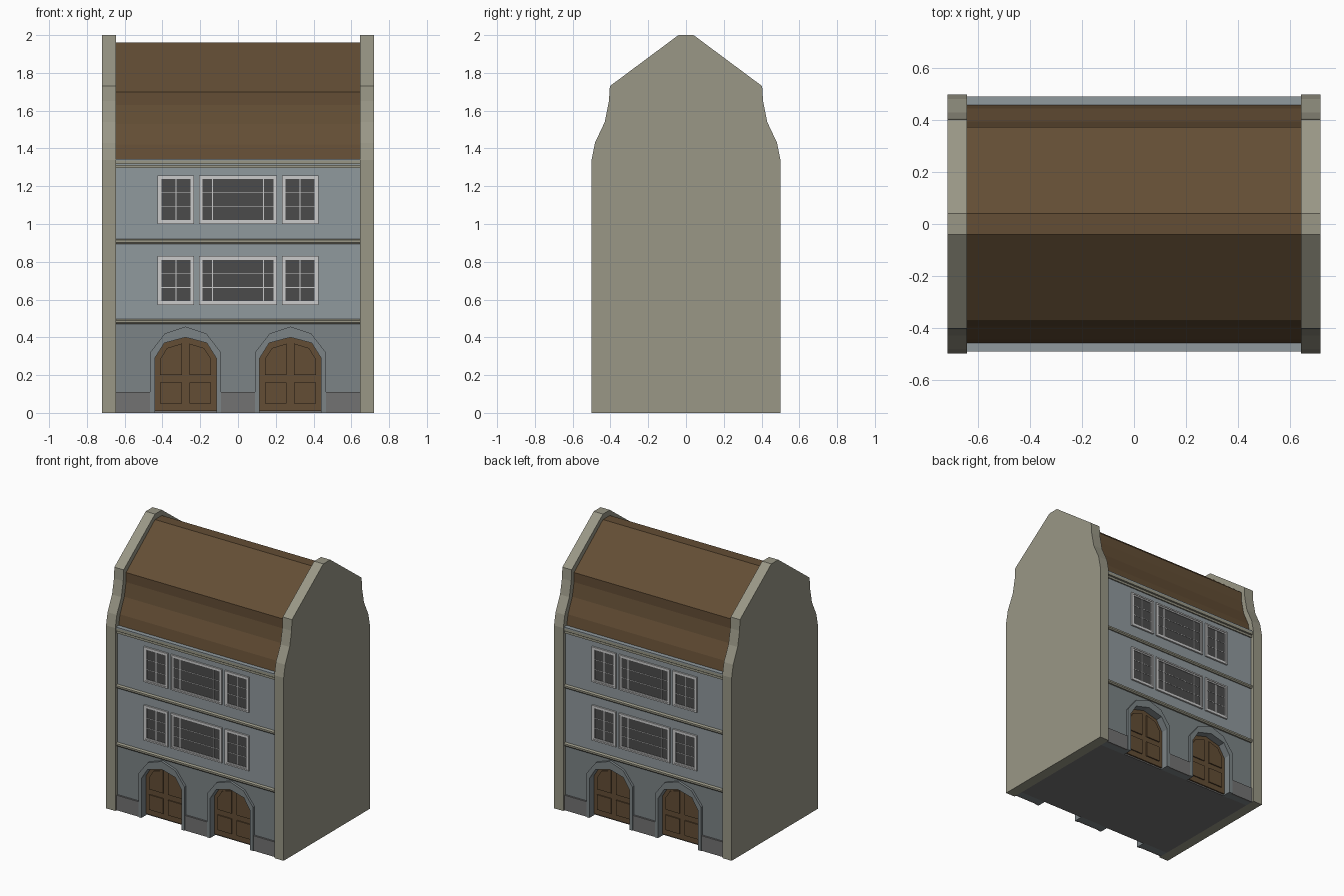
import bpy, bmesh

if "Cube" in bpy.data.objects:
    bpy.data.objects.remove(bpy.data.objects["Cube"])


def material(name, r, g, b):
    m = bpy.data.materials.new(name)
    m.diffuse_color = (r, g, b, 1)
    m.use_nodes = True
    m.node_tree.nodes["Principled BSDF"].inputs["Base Color"].default_value = m.diffuse_color
    return m


STONE = material("sandstone", 0.32, 0.31, 0.24)
WALL = material("blue_grey_plaster", 0.28, 0.32, 0.34)
BASE = material("ground_floor_plaster", 0.20, 0.23, 0.24)
PLINTH = material("plinth_grey", 0.17, 0.17, 0.17)
ROOF = material("roof_brown", 0.125, 0.075, 0.035)
WOOD = material("door_wood", 0.125, 0.075, 0.035)
WHITE = material("window_white", 0.55, 0.55, 0.55)
GLASS = material("window_glass", 0.07, 0.07, 0.07)


def part(name, mat, profiles, a, b, axis="y", mirror="y"):
    """Extrude profiles from a to b; x-axis profiles are (y, z), y-axis ones (x, z)."""
    bm = bmesh.new()
    for pts in profiles:
        rings = []
        for d in (a, b):
            rings.append([bm.verts.new((d, u, v) if axis == "x" else (u, d, v)) for u, v in pts])
        bm.faces.new(rings[0])
        bm.faces.new(rings[1][::-1])
        n = len(pts)
        for i in range(n):
            j = (i + 1) % n
            bm.faces.new((rings[0][i], rings[1][i], rings[1][j], rings[0][j]))
    bmesh.ops.recalc_face_normals(bm, faces=bm.faces)
    me = bpy.data.meshes.new(name)
    bm.to_mesh(me)
    bm.free()
    me.materials.append(mat)
    ob = bpy.data.objects.new(name, me)
    bpy.context.collection.objects.link(ob)
    if mirror:
        mod = ob.modifiers.new("mirror", "MIRROR")
        mod.use_axis = ("x" in mirror, "y" in mirror, False)
        mod.use_mirror_merge = False
    return ob


def rect(x0, x1, z0, z1):
    return [(x0, z0), (x1, z0), (x1, z1), (x0, z1)]


def ring(x0, x1, z0, z1, t):
    """Four mitre-free bars forming a rectangular frame."""
    return [rect(x0, x1, z0, z0 + t), rect(x0, x1, z1 - t, z1),
            rect(x0, x0 + t, z0 + t, z1 - t), rect(x1 - t, x1, z0 + t, z1 - t)]


def both_sides(half):
    """Complete a half profile symmetrically."""
    return half + [(-u, v) for u, v in half[::-1]]


def arch(cx, w, spring, shoulder_w, shoulder, top, z0=0.0):
    """Five-segment door arch, left foot to right foot."""
    return [(cx - w, z0), (cx - w, spring), (cx - shoulder_w, shoulder), (cx, top),
            (cx + shoulder_w, shoulder), (cx + w, spring), (cx + w, z0)]


IN = 0.645   # inner face of gables
CX = 0.2775  # door centre

# Gable end walls
gable = both_sides([(-0.5, 0), (-0.5, 1.34), (-0.482, 1.43), (-0.43, 1.54),
                    (-0.408, 1.65), (-0.403, 1.73), (-0.04, 2.0)])
part("gable_wall", STONE, [gable], IN, 0.72, "x", "x")

# Roof with curved lower slope
roof = both_sides([(-0.46, 1.34), (-0.445, 1.42), (-0.395, 1.53),
                   (-0.375, 1.63), (-0.375, 1.70), (-0.04, 1.96)])
part("roof", ROOF, [roof], -IN, IN, "x", None)

# Inner core and front walls (mirrored to the back)
part("core", PLINTH, [rect(-0.425, 0.425, 0, 1.335)], -IN, IN, "x", None)
part("upper_wall", WALL, [rect(-IN, IN, 0.48, 1.34)], -0.475, -0.42)
opening_r = arch(CX, 0.165, 0.29, 0.115, 0.37, 0.403)
opening_l = arch(-CX, 0.165, 0.29, 0.115, 0.37, 0.403)
ground = [(-IN, 0)] + opening_l + opening_r + [(IN, 0), (IN, 0.48), (-IN, 0.48)]
part("ground_wall", BASE, [ground], -0.472, -0.42)
part("plinth", PLINTH, [rect(-IN, -0.465, 0, 0.11), rect(-0.09, 0.09, 0, 0.11),
                        rect(0.465, IN, 0, 0.11)], -0.485, -0.47)

# Door surrounds and panelled double doors
outer = arch(CX, 0.1875, 0.32, 0.11, 0.42, 0.457)
inner = arch(CX, 0.1625, 0.29, 0.1125, 0.37, 0.40)
part("door_surround", BASE, [outer + inner[::-1]], -0.49, -0.425, mirror="xy")
part("door", WOOD, [arch(CX, 0.164, 0.29, 0.114, 0.37, 0.402, 0.01)], -0.435, -0.42, mirror="xy")
panels = []
for s in (-1, 1):
    panels.append(rect(CX + s * 0.02, CX + s * 0.135, 0.05, 0.16))
    panels.append([(CX + s * 0.02, 0.20), (CX + s * 0.135, 0.20), (CX + s * 0.135, 0.285),
                   (CX + s * 0.098, 0.343), (CX + s * 0.02, 0.367)])
part("door_panels", WOOD, panels, -0.443, -0.433, mirror="xy")

# String courses and cornice
for name, z in (("lower_string_course", 0.47), ("upper_string_course", 0.895)):
    course = [(-0.47, z), (-0.483, z), (-0.49, z + 0.008), (-0.49, z + 0.02), (-0.47, z + 0.028)]
    part(name, STONE, [course], -IN, IN, "x")
part("cornice_lower", STONE, [rect(-0.484, -0.47, 1.297, 1.312)], -IN, IN, "x")
part("cornice_upper", STONE, [rect(-0.492, -0.42, 1.317, 1.336)], -IN, IN, "x")
part("cornice_cap", WALL, [rect(-0.492, -0.42, 1.336, 1.345)], -IN, IN, "x")

# Windows: wide centre light and a narrow one on either side, on two floors
for floor, z0 in (("lower", 0.572), ("upper", 1.0)):
    z1 = z0 + 0.258
    outer_f, inner_f, glass, bars = [], [], [], []
    for x0, x1, splits in ((-0.425, -0.232, (-0.3285,)), (-0.207, 0.207, (-0.135, 0.135)),
                           (0.232, 0.425, (0.3285,))):
        outer_f += ring(x0, x1, z0, z1, 0.01)
        inner_f += ring(x0 + 0.01, x1 - 0.01, z0 + 0.01, z1 - 0.01, 0.01)
        glass.append(rect(x0 + 0.02, x1 - 0.02, z0 + 0.02, z1 - 0.02))
        bars += [rect(x - 0.003, x + 0.003, z0 + 0.02, z1 - 0.02) for x in splits]
        bars += [rect(x0 + 0.02, x1 - 0.02, z - 0.0015, z + 0.0015)
                 for z in (z0 + 0.092, z0 + 0.165)]
    part(floor + "_window_frames", WHITE, outer_f, -0.487, -0.472)
    part(floor + "_window_sashes", WHITE, inner_f, -0.482, -0.472)
    part(floor + "_window_glass", GLASS, glass, -0.477, -0.472)
    part(floor + "_window_bars", WHITE, bars, -0.479, -0.474)
